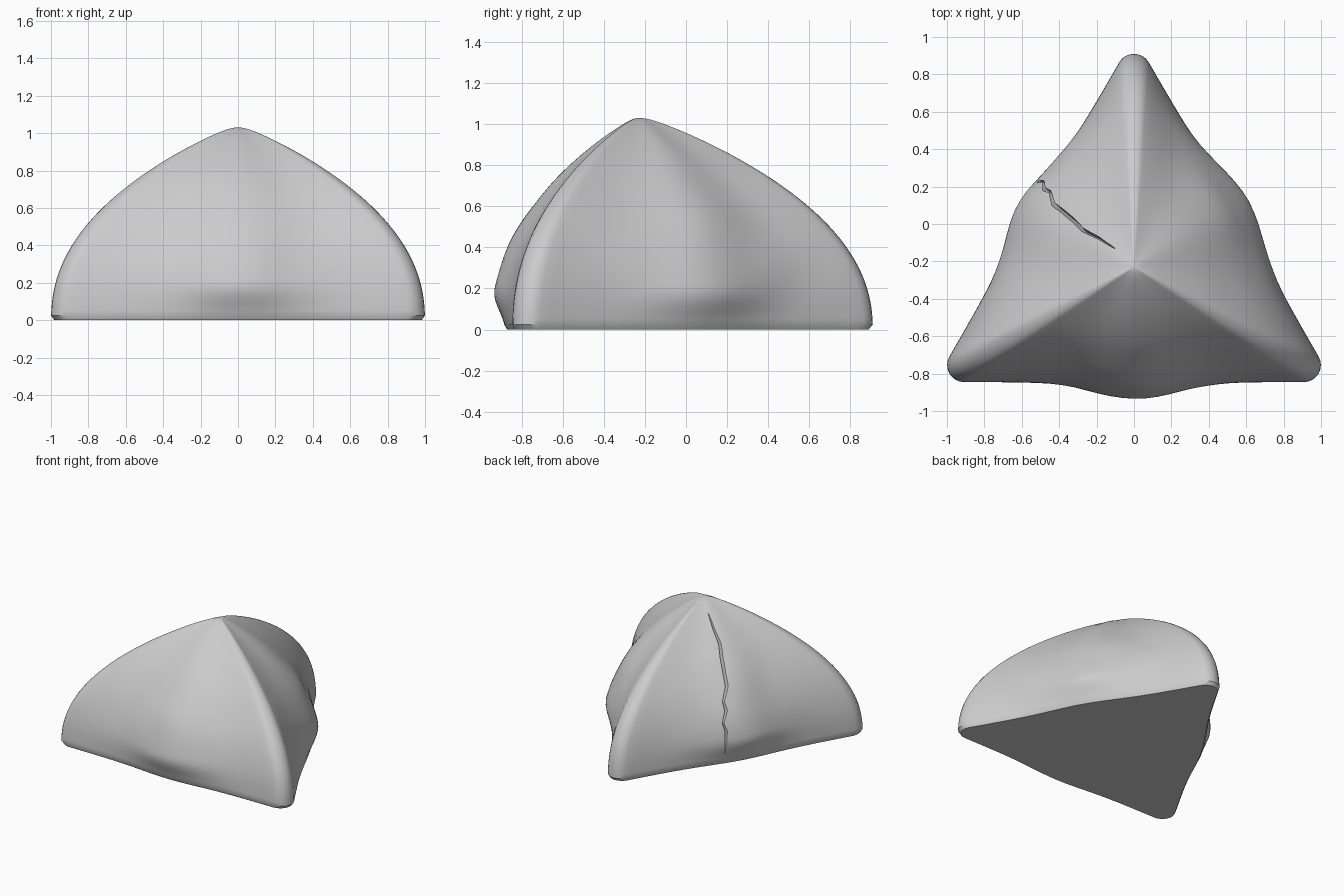
import bpy, bmesh, math
from mathutils import Vector, noise

cube = bpy.data.objects.get("Cube")
if cube:
    bpy.data.objects.remove(cube, do_unlink=True)

AXIS = Vector((0, -0.23, 0))   # vertical line through the peak
TOP = 1.05
REACH = 1.14                   # peak axis to corner tip
ROUND = 0.08                   # corner radius as a share of the reach


def material(name, rgb):
    mat = bpy.data.materials.new(name)
    mat.use_nodes = True
    mat.diffuse_color = (*rgb, 1)
    mat.node_tree.nodes["Principled BSDF"].inputs["Base Color"].default_value = (*rgb, 1)
    return mat


grey = material("stone grey", (0.6, 0.6, 0.6))


def reach(h):
    return REACH * max(0, 1 - (h / TOP) ** 2.2) ** 0.93


def bulge(h):
    s = min(1, h / 0.2)
    return 0.105 * (1 - (h / TOP) ** 2) * (0.35 + 0.65 * s * s * (3 - 2 * s))


def side_frame(k):
    """Outward and sideways directions of side k; side 0 is the front."""
    a = math.radians(-90 + 120 * k)
    return Vector((math.cos(a), math.sin(a), 0)), Vector((-math.sin(a), math.cos(a), 0))


def section(h, inset=0):
    """Rounded triangle with swollen sides at height h."""
    r = reach(h) - inset
    rad = ROUND * r
    half = (r - rad) * math.cos(math.radians(30))
    dist = (r - rad) / 2
    z = TOP - math.hypot(TOP - h, 0.02)
    points = []
    for k in range(3):
        out, along = side_frame(k)
        for i in range(28):
            u = -1 + 2 * i / 28
            swell = bulge(h) * math.exp(-(u / 0.27) ** 2 / 2)
            p = AXIS + out * (dist + rad + swell) + along * half * u
            p.z = max(0, z)
            lump = noise.noise(p * 3.5) * 0.012 * (1 - u * u) * min(1, h * 4, (TOP - h) * 2)
            points.append(p + out * lump)
        for i in range(8):
            a = math.radians(120 * i / 8)
            p = AXIS + out * (dist + rad * math.cos(a)) + along * (half + rad * math.sin(a))
            p.z = max(0, z)
            points.append(p)
    return points


def loft(name, rings, tip=None):
    """Skin a closed mesh through rings of points."""
    bm = bmesh.new()
    loops = [[bm.verts.new(p) for p in ring] for ring in rings]
    n = len(loops[0])
    for low, high in zip(loops, loops[1:]):
        for i in range(n):
            j = (i + 1) % n
            bm.faces.new((low[i], low[j], high[j], high[i]))
    bm.faces.new(loops[0][::-1])
    if tip:
        peak = bm.verts.new(tip)
        for i in range(n):
            bm.faces.new((loops[-1][i], loops[-1][(i + 1) % n], peak))
    else:
        bm.faces.new(loops[-1])
    bmesh.ops.recalc_face_normals(bm, faces=bm.faces)
    mesh = bpy.data.meshes.new(name)
    bm.to_mesh(mesh)
    bm.free()
    mesh.materials.append(grey)
    obj = bpy.data.objects.new(name, mesh)
    bpy.context.collection.objects.link(obj)
    return obj


# Mound: chamfered foot, then sections up to the peak
STEPS = 56
rings = [section(0, 0.02)]
rings += [section(0.025 + (TOP - 0.025) * math.sin(math.pi / 2 * i / STEPS)) for i in range(STEPS - 1)]
mound = loft("mound", rings, AXIS + Vector((0, 0, TOP - 0.02)))

# Crack: a wandering wedge cut down the back side at -x (sideways, height, half width)
path = [(0.15, 0.09, 0.005), (0.15, 0.17, 0.011), (0.14, 0.27, 0.014), (0.155, 0.33, 0.011),
        (0.12, 0.41, 0.014), (0.125, 0.47, 0.012), (0.075, 0.56, 0.014), (0.07, 0.63, 0.013),
        (0.055, 0.73, 0.013), (0.035, 0.80, 0.012), (0.04, 0.88, 0.010), (0.035, 0.96, 0.005)]
out, along = side_frame(2)
wedges = []
for t, z, w in path:
    r = reach(z)
    d = r * (1 + ROUND) / 2 + bulge(z)
    tilt = math.radians(65) * (z / TOP)
    normal = out * math.cos(tilt) + Vector((0, 0, math.sin(tilt)))
    # the path swaps sideways sign so the crack drifts toward the back corner
    p = AXIS - along * t + out * d + Vector((0, 0, z))
    deep = 3.5 * w
    wedges.append([p + normal * 0.04 - along * w * 1.6, p + normal * 0.04 + along * w * 1.6,
                   p - normal * deep])
cutter = loft("crack_cutter", wedges)
cutter.hide_render = True
cutter.hide_set(True)

cut = mound.modifiers.new("crack", 'BOOLEAN')
cut.operation = 'DIFFERENCE'
cut.solver = 'EXACT'
cut.object = cutter

# Bake the cut, then smooth everything but the foot and crack edges
bpy.ops.object.select_all(action='DESELECT')
bpy.context.view_layer.objects.active = mound
mound.select_set(True)
bpy.ops.object.modifier_apply(modifier=cut.name)
bpy.ops.object.shade_smooth_by_angle(angle=math.radians(30))
bpy.data.objects.remove(cutter, do_unlink=True)
